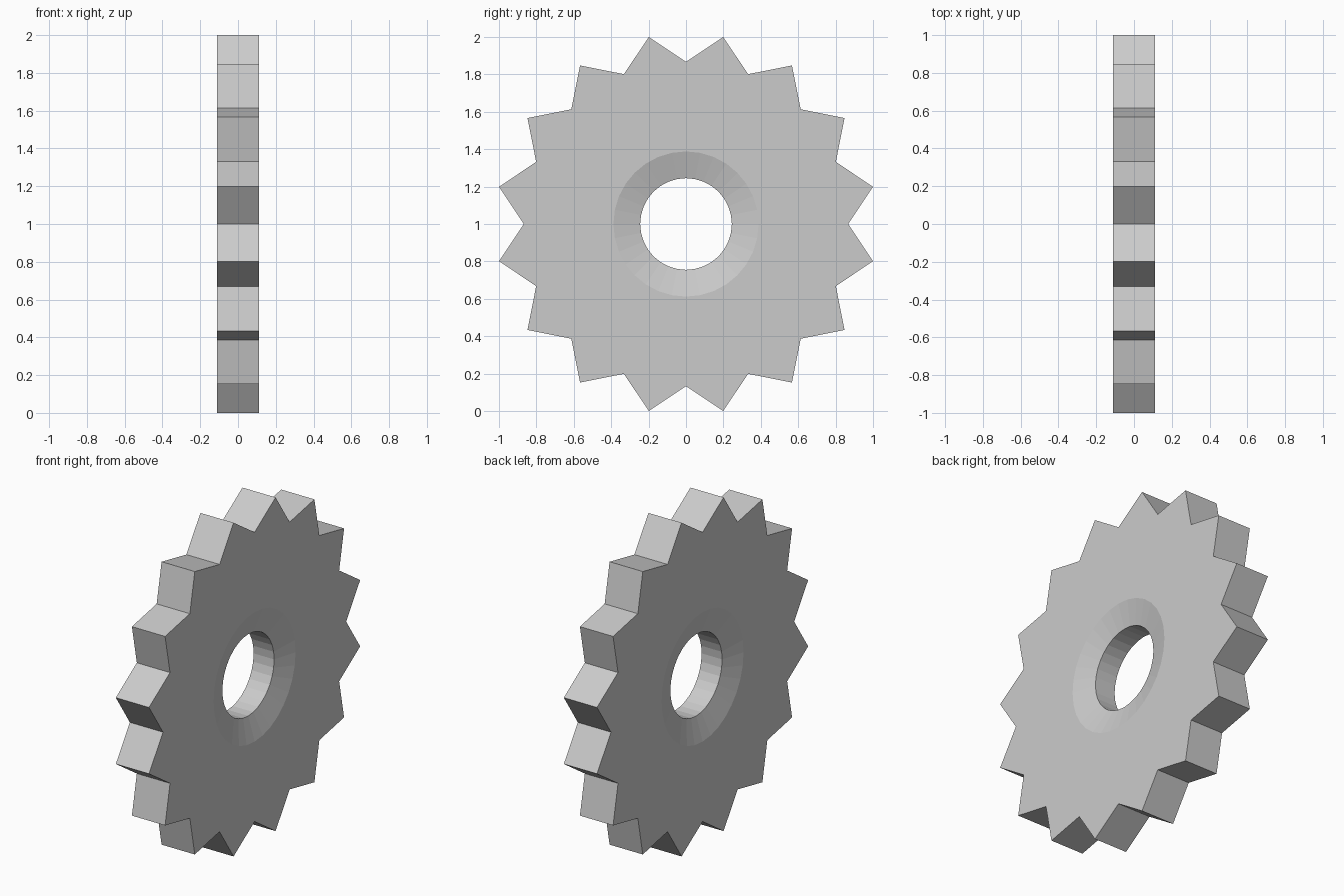
import bpy, bmesh, math

if "Cube" in bpy.data.objects:
    bpy.data.objects.remove(bpy.data.objects["Cube"])

TEETH = 16
N = TEETH * 2
TIP, VALLEY = 1.0196, 0.867
HALF, DISH = 0.11, 0.042        # half thickness, countersink depth
SINK_R, HOLE_R = 0.388, 0.245

bm = bmesh.new()

def ring(x, radius):
    """Loop of N points around the x axis; radius is a function of index."""
    verts = []
    for i in range(N):
        a = 2 * math.pi * i / N
        r = radius(i)
        verts.append(bm.verts.new((x, r * math.sin(a), 1 + r * math.cos(a))))
    return verts

def toothed(i):
    return TIP if i % 2 else VALLEY

# Closed cross-section: toothed rim, flat side, countersink, bore, and back
loops = [
    ring(HALF, toothed),
    ring(HALF, lambda i: SINK_R),
    ring(HALF - DISH, lambda i: HOLE_R),
    ring(-HALF + DISH, lambda i: HOLE_R),
    ring(-HALF, lambda i: SINK_R),
    ring(-HALF, toothed),
]
for k, a in enumerate(loops):
    b = loops[(k + 1) % len(loops)]
    for i in range(N):
        j = (i + 1) % N
        bm.faces.new((a[i], a[j], b[j], b[i]))
bmesh.ops.recalc_face_normals(bm, faces=bm.faces)

# Toothed wheel
mesh = bpy.data.meshes.new("toothed_wheel")
bm.to_mesh(mesh)
bm.free()
wheel = bpy.data.objects.new("toothed_wheel", mesh)
bpy.context.collection.objects.link(wheel)
